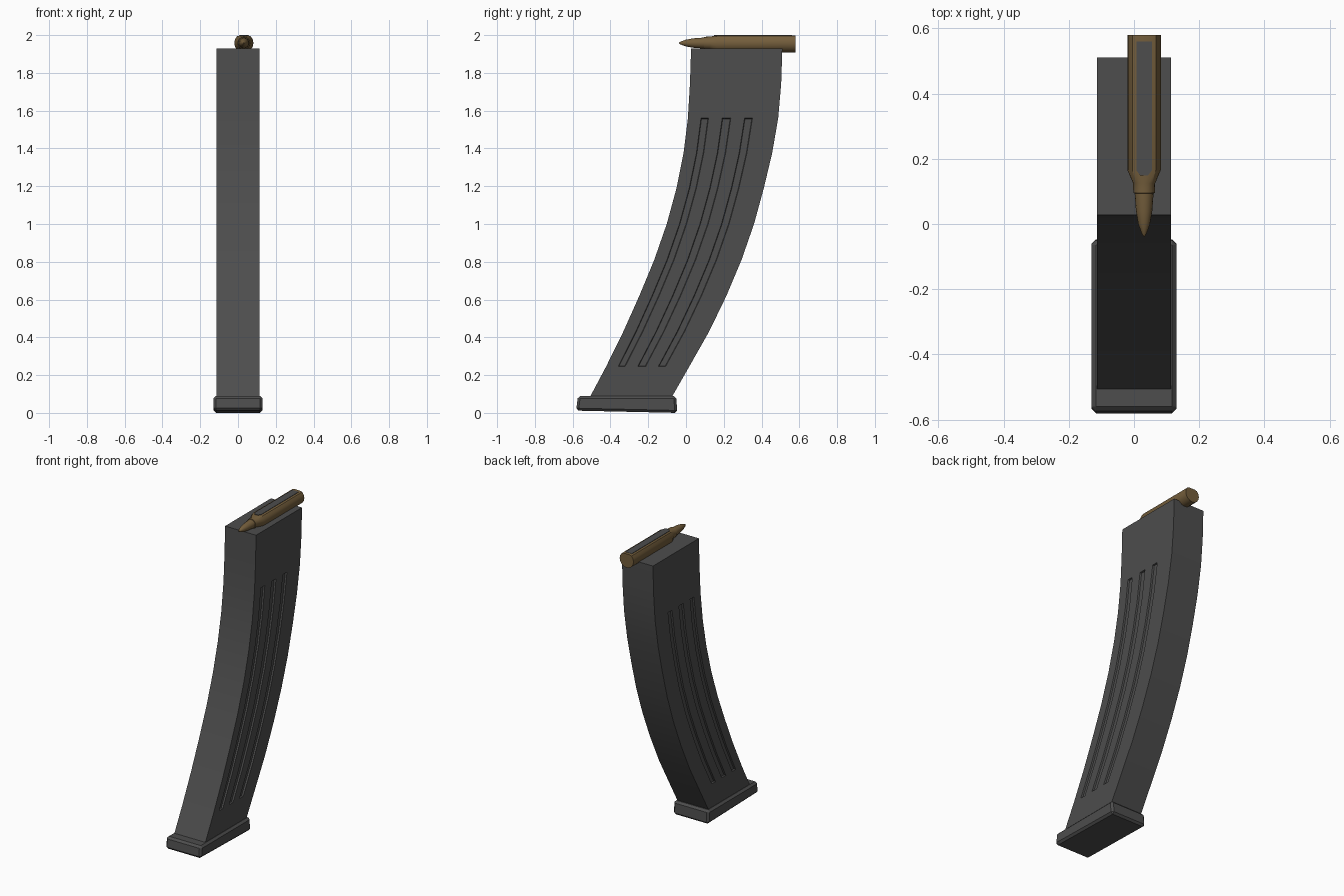
import bpy, bmesh, math
from mathutils import Vector

if "Cube" in bpy.data.objects:
    bpy.data.objects.remove(bpy.data.objects["Cube"])


def material(name, rgb):
    m = bpy.data.materials.new(name)
    m.diffuse_color = (*rgb, 1)
    m.use_nodes = True
    m.node_tree.nodes["Principled BSDF"].inputs["Base Color"].default_value = m.diffuse_color
    return m


GREY = material("dark grey metal", (0.075, 0.075, 0.075))
BRASS = material("dull brass", (0.175, 0.112, 0.045))


def finish(bm, name, mat, smooth=True):
    bmesh.ops.recalc_face_normals(bm, faces=bm.faces[:])
    me = bpy.data.meshes.new(name)
    bm.to_mesh(me)
    bm.free()
    ob = bpy.data.objects.new(name, me)
    bpy.context.collection.objects.link(ob)
    me.materials.append(mat)
    if smooth:
        bpy.ops.object.select_all(action='DESELECT')
        ob.select_set(True)
        bpy.context.view_layer.objects.active = ob
        bpy.ops.object.shade_smooth_by_angle(angle=math.radians(30))
    return ob


# Curved magazine body: rows of (z, front y, rear y)
rows = [(0.04, -0.532, -0.10), (0.245, -0.423, 0.017), (0.43, -0.332, 0.122),
        (0.62, -0.247, 0.214), (0.81, -0.168, 0.294), (1.0, -0.102, 0.36),
        (1.19, -0.05, 0.412), (1.375, -0.013, 0.456), (1.56, 0.010, 0.488),
        (1.745, 0.021, 0.504), (1.93, 0.027, 0.51)]
cols = [0, 0.145, 0.228, 0.38, 0.475, 0.627, 0.715, 1]
HALF = 0.114

bm = bmesh.new()
sides = {}
grooves = []
for s in (-1, 1):
    g = [[bm.verts.new((s * HALF, f + (r - f) * t, z)) for t in cols] for z, f, r in rows]
    sides[s] = g
    for i in range(len(rows) - 1):
        for j in range(len(cols) - 1):
            face = bm.faces.new((g[i][j], g[i][j + 1], g[i + 1][j + 1], g[i + 1][j]))
            if j % 2 == 1 and 1 <= i <= 7:
                grooves.append(face)
L, R = sides[-1], sides[1]
for j in (0, len(cols) - 1):            # front and rear walls
    for i in range(len(rows) - 1):
        bm.faces.new((L[i][j], R[i][j], R[i + 1][j], L[i + 1][j]))
for i in (0, len(rows) - 1):            # bottom and top
    for j in range(len(cols) - 1):
        bm.faces.new((L[i][j], R[i][j], R[i][j + 1], L[i][j + 1]))
bmesh.ops.recalc_face_normals(bm, faces=bm.faces[:])
# Pressed grooves on both sides
bmesh.ops.inset_region(bm, faces=grooves, thickness=0.003, depth=-0.01,
                       use_even_offset=True, use_boundary=True)
finish(bm, "magazine_body", GREY)

# Base plate: bevelled block, slightly sloped underneath
bm = bmesh.new()
bmesh.ops.create_cube(bm, size=1)
for v in bm.verts:
    top, back = v.co.z > 0, v.co.y > 0
    v.co.x *= 0.26
    if top:
        v.co.y, v.co.z = (-0.052 if back else -0.572), 0.09
    else:
        v.co.y, v.co.z = (-0.046 if back else -0.582), (0.0 if back else 0.012)
bmesh.ops.bevel(bm, geom=bm.edges[:], offset=0.013, segments=1, affect='EDGES')
finish(bm, "base_plate", GREY, smooth=False)

# Cartridge: profile of (y, radius) turned around the y axis
CX, CZ, SIDES = 0.031, 1.958, 16
profile = [(0.58, 0.051), (0.165, 0.051), (0.125, 0.034), (0.095, 0.033),
           (0.094, 0.029), (0.04, 0.025), (0.0, 0.018), (-0.028, 0.008), (-0.038, 0.002)]
bm = bmesh.new()
rings = []
for y, r in profile:
    rings.append([bm.verts.new((CX + r * math.cos(2 * math.pi * k / SIDES), y,
                                min(CZ + r * math.sin(2 * math.pi * k / SIDES), 1.9985)))
                  for k in range(SIDES)])
for a, b in zip(rings, rings[1:]):
    for k in range(SIDES):
        n = (k + 1) % SIDES
        bm.faces.new((a[k], a[n], b[n], b[k]))
bm.faces.new(rings[0])
bm.faces.new(rings[-1])
finish(bm, "cartridge", BRASS)

# Thin grey strip on top of the cartridge case
bm = bmesh.new()
outline = [(-0.024, 0.56), (0.024, 0.56), (0.024, 0.165), (0.012, 0.149),
           (-0.012, 0.149), (-0.024, 0.165)]
face = bm.faces.new([bm.verts.new((CX + x, y, 2.0)) for x, y in outline])
ext = bmesh.ops.extrude_face_region(bm, geom=[face], use_keep_orig=True)
for v in ext["geom"]:
    if isinstance(v, bmesh.types.BMVert):
        v.co += Vector((0, 0, -0.004))
finish(bm, "cartridge_top_strip", GREY, smooth=False)
